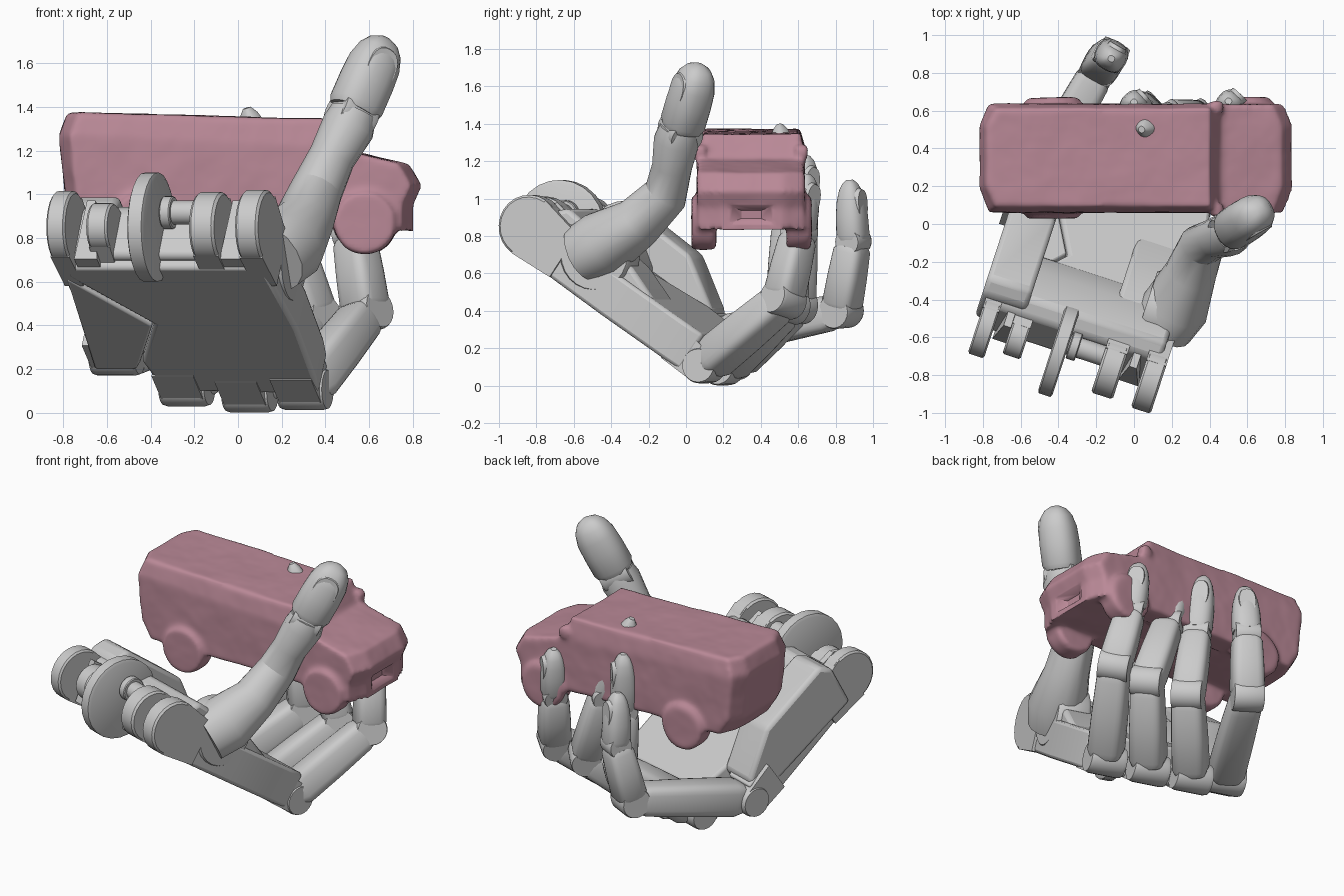
import bpy, bmesh, math
from mathutils import Vector as V

if "Cube" in bpy.data.objects:
    bpy.data.objects.remove(bpy.data.objects["Cube"])

# Palm frame: U across the knuckles, D from wrist to fingers, N out of the palm
O = V((-0.33, -0.69, 0.85))
U = V((0.951, -0.31, 0)).normalized()
D = V((0.30, 0.95, -0.68))
D = (D - U * D.dot(U)).normalized()
N = U.cross(D)


def P(a, b, c):
    return O + U * a + D * b + N * c


def loft(name, rings, angle=35):
    """Skin a list of equal-length point rings and cap both ends."""
    bm = bmesh.new()
    rs = [[bm.verts.new(p) for p in r] for r in rings]
    n = len(rs[0])
    for r, s in zip(rs, rs[1:]):
        for i in range(n):
            bm.faces.new((r[i], r[(i + 1) % n], s[(i + 1) % n], s[i]))
    bm.faces.new(rs[0])
    bm.faces.new(rs[-1])
    bmesh.ops.recalc_face_normals(bm, faces=bm.faces[:])
    me = bpy.data.meshes.new(name)
    bm.to_mesh(me)
    bm.free()
    ob = bpy.data.objects.new(name, me)
    bpy.context.collection.objects.link(ob)
    bpy.ops.object.select_all(action='DESELECT')
    ob.select_set(True)
    bpy.context.view_layer.objects.active = ob
    bpy.ops.object.shade_smooth_by_angle(angle=math.radians(angle))
    return ob


def bevel(ob, w, seg=2):
    m = ob.modifiers.new("bevel", 'BEVEL')
    m.width, m.segments, m.limit_method = w, seg, 'ANGLE'
    return ob


def section(c, side, up, w, h, e=0.55, n=24):
    """Superellipse ring; e=1 is round, smaller is boxier."""
    pts = []
    for i in range(n):
        t = 2 * math.pi * i / n
        x, y = math.cos(t), math.sin(t)
        pts.append(c + side * (math.copysign(abs(x) ** e, x) * w / 2)
                   + up * (math.copysign(abs(y) ** e, y) * h / 2))
    return pts


def seg(name, p, q, side, w, h, stations, e=0.55):
    t = (q - p).normalized()
    s = (side - t * side.dot(t)).normalized()
    up = t.cross(s)
    return loft(name, [section(p.lerp(q, f), s, up, w * k, h * k, e) for f, k in stations])


def disc(name, c, axis, r, width):
    axis = axis.normalized()
    return seg(name, c - axis * width / 2, c + axis * width / 2, V((0.1, 0.3, 1)), 2 * r, 2 * r,
               [(0, .93), (.1, 1), (.9, 1), (1, .93)], e=1)


TIP = [(0, .92), (.08, 1), (.4, .97), (.65, .86), (.83, .68), (.94, .46), (1, .2)]
ROD = [(0, .85), (.08, 1), (.5, .97), (.92, .9), (1, .76)]


def nail(name, p, q, side, w, h):
    t = (q - p).normalized()
    s = (side - t * side.dot(t)).normalized()
    up = t.cross(s)
    c = p.lerp(q, .62) + up * h * .36
    loft(name, [section(c - up * .02, s, t, w * .66, (q - p).length * .52, .85),
                section(c + up * .016 - t * .01, s, t, w * .58, (q - p).length * .48, .85)])


# Palm plates: main plate and the separate little-finger plate
def plate(name, outline, lo, hi, b=.02):
    return bevel(loft(name, [[P(x, y, lo) for x, y in outline], [P(x, y, hi) for x, y in outline]]), b)


plate("palm_plate", [(.47, .1), (.5, .6), (.48, 1.0), (.46, 1.13), (-.28, 1.1), (-.32, .86),
                     (-.18, .56), (-.49, .175), (-.49, .1)], -.16, .07)
plate("little_finger_plate", [(-.5, .185), (-.19, .57), (-.33, .87), (-.36, .92), (-.56, .92)], -.16, .05, .01)


# Raised palm pads, as side profiles (b, c) swept across the palm
def pad(name, a0, a1, prof):
    return bevel(loft(name, [[P(a, y, z) for y, z in prof] for a in (a0, a1)]), .025)


pad("heel_pad", -.47, .46, [(.06, -.12), (.05, .13), (.12, .2), (.32, .18), (.5, .06), (.5, -.1)])
pad("outer_pad", -.55, -.3, [(.1, -.1), (.07, .18), (.13, .26), (.62, .24), (.9, .06), (.9, -.1)])
pad("thumb_pad", .14, .47, [(.1, -.1), (.1, .12), (.3, .18), (.6, .14), (.85, .05), (.85, -.1)])

# Wrist hinge: lugs, big centre disc and axle
for i, (a, r, w) in enumerate([(-.48, .165, .09), (-.3, .11, .1), (.22, .16, .12), (.44, .17, .11)]):
    disc("wrist_lug_%d" % i, P(a, 0, 0), U, r, w)
    pts = [(0, -r), (.25, -.155), (.25, .12), (0, r)]
    loft("wrist_arm_%d" % i, [[P(a + s * w / 2, y, z) for y, z in pts] for s in (-1, 1)])
disc("wrist_centre_disc", P(-.07, 0, 0), U, .25, .08)
disc("wrist_axle", P(.07, 0, .08), U, .055, .26)
disc("wrist_axle_collar", P(.0, 0, .08), U, .075, .05)
for i, a in enumerate((-.37, .33)):
    loft("wrist_bracket_%d" % i, [
        [P(a - .02, y, .12), P(a + .02, y, .12), P(a + .055, y + dy, -.15), P(a - .055, y + dy, -.15)]
        for y, dy in ((-.04, .08), (.15, 0))])

# Fingers: knuckle, middle joint, end joint, tip
fingers = {
    "index": [P(.36, 1.2, -.08), V((.585, .52, .46)), V((.53, .605, .82)), V((.5, .65, 1.13))],
    "middle": [P(.09, 1.22, -.08), V((.35, .54, .43)), V((.2, .56, .88)), V((.04, .5, 1.395))],
    "ring": [P(-.2, 1.17, -.08), V((.07, .58, .43)), V((.02, .605, .86)), V((0, .645, 1.23))],
    "little": [P(-.48, .95, -.06), V((-.18, .83, .4)), V((-.12, .895, .77)), V((-.12, .875, 1.1))],
}
for f, (k, m, e, t) in fingers.items():
    side = (m - k).cross(t - m).normalized()
    disc(f + "_knuckle", k, U, .095, .22)
    loft(f + "_knuckle_root", [[k + U * s + D * y + N * z for y, z in
                               ((-.2, -.085), (0, -.09), (.05, 0), (0, .09), (-.2, .12))] for s in (-.1, .1)])
    seg(f + "_proximal", k.lerp(m, .06), m.lerp(k, .05), side, .215, .215, ROD)
    disc(f + "_middle_joint", m, side, .095, .18)
    seg(f + "_intermediate", m.lerp(e, .04), e.lerp(m, .06), side, .2, .19, ROD)
    disc(f + "_end_joint", e, side, .075, .15)
    seg(f + "_tip", e.lerp(t, .03), t, side, .175, .165, TIP, e=.8)
    nail(f + "_nail", e, t, side, .17, .16)

# Thumb: ball socket, long tapering base, end joint and tip with nail
path = [(V((.15, -.54, .70)), .33), (V((.22, -.44, .76)), .35), (V((.3, -.26, .87)), .27),
        (V((.36, -.11, 1.02)), .235), (V((.43, -.075, 1.17)), .21), (V((.505, -.05, 1.31)), .24),
        (V((.53, -.035, 1.375)), .21)]
face = V((.5, -.85, .1))
rings = []
for i, (p, w) in enumerate(path):
    t = (path[min(i + 1, len(path) - 1)][0] - path[max(i - 1, 0)][0]).normalized()
    s = face.cross(t).normalized()
    rings.append(section(p, s, t.cross(s), w, w, .9, 16))
loft("thumb_base", rings, 25)
disc("thumb_socket", V((.16, -.46, .70)), U, .2, .2)
j, t = V((.52, -.03, 1.36)), V((.675, .075, 1.715))
ts = face.cross(t - j).normalized()
disc("thumb_end_joint", j, ts, .1, .18)
seg("thumb_tip", j.lerp(t, .06), t, ts, .25, .23,
    [(0, .9), (.08, 1), (.4, 1), (.65, .96), (.83, .8), (.94, .55), (1, .2)], e=.85)
nail("thumb_nail", j, t, ts, .25, .23)

# Toy truck: all pieces fused into one worn, lumpy shell
side_profile = [(-.78, 1.375), (.4, 1.345), (.46, 1.21), (.78, 1.14), (.84, 1.04), (.8, .95),
                (.8, .83), (.68, .85), (.3, .87), (-.72, .87), (-.79, .98), (-.82, 1.27)]


def flank(y_top, y_low, inset=0):
    """Side outline; both ends are pulled in at the outer flanks so the plan is bowed."""
    return [V((x - math.copysign(inset, x) * (abs(x) > .7), y_top if z > 1.3 else y_low, z))
            for x, z in side_profile]


body = loft("truck", [flank(.09, .06, .05), flank(.2, .19), flank(.52, .52), flank(.61, .635, .05)])
parts = [body]
for x, z in ((.58, .87), (-.43, .87)):
    for y in (.095, .605):
        parts.append(disc("truck_wheel", V((x, y, z)), V((0, 1, 0)), .145, .13))
for y in (.07, .62):
    parts.append(disc("truck_mirror", V((.44, y, 1.25)), V((0, 1, 0)), .035, .06))
bpy.ops.object.select_all(action='DESELECT')
for o in parts:
    o.select_set(True)
bpy.context.view_layer.objects.active = body
bpy.ops.object.join()

# Front grille recess and hollow under the chassis
cutters = []
for name, lo, hi in (("grille_cutter", (.74, .24, .87), (.95, .46, .96)),
                     ("chassis_cutter", (-.25, .2, .7), (.4, .5, .92))):
    c = loft(name, [[V((x, y, z)) for x, y in ((lo[0], lo[1]), (hi[0], lo[1]), (hi[0], hi[1]), (lo[0], hi[1]))]
                    for z in (lo[2], hi[2])])
    c.hide_render = c.hide_viewport = True
    cutters.append(c)
rm = body.modifiers.new("fuse", 'REMESH')
rm.mode, rm.voxel_size, rm.use_smooth_shade = 'VOXEL', .016, True
for c in cutters:
    bo = body.modifiers.new("cut", 'BOOLEAN')
    bo.object, bo.operation, bo.solver = c, 'DIFFERENCE', 'EXACT'
sm = body.modifiers.new("soften", 'SMOOTH')
sm.factor, sm.iterations = .5, 5
tex = bpy.data.textures.new("lumps", 'CLOUDS')
tex.noise_scale = .22
dp = body.modifiers.new("worn", 'DISPLACE')
dp.texture, dp.strength = tex, .012
mat = bpy.data.materials.new("truck_pink")
mat.diffuse_color = (.49, .25, .31, 1)
mat.use_nodes = True
mat.node_tree.nodes["Principled BSDF"].inputs["Base Color"].default_value = mat.diffuse_color
body.data.materials.clear()
body.data.materials.append(mat)
